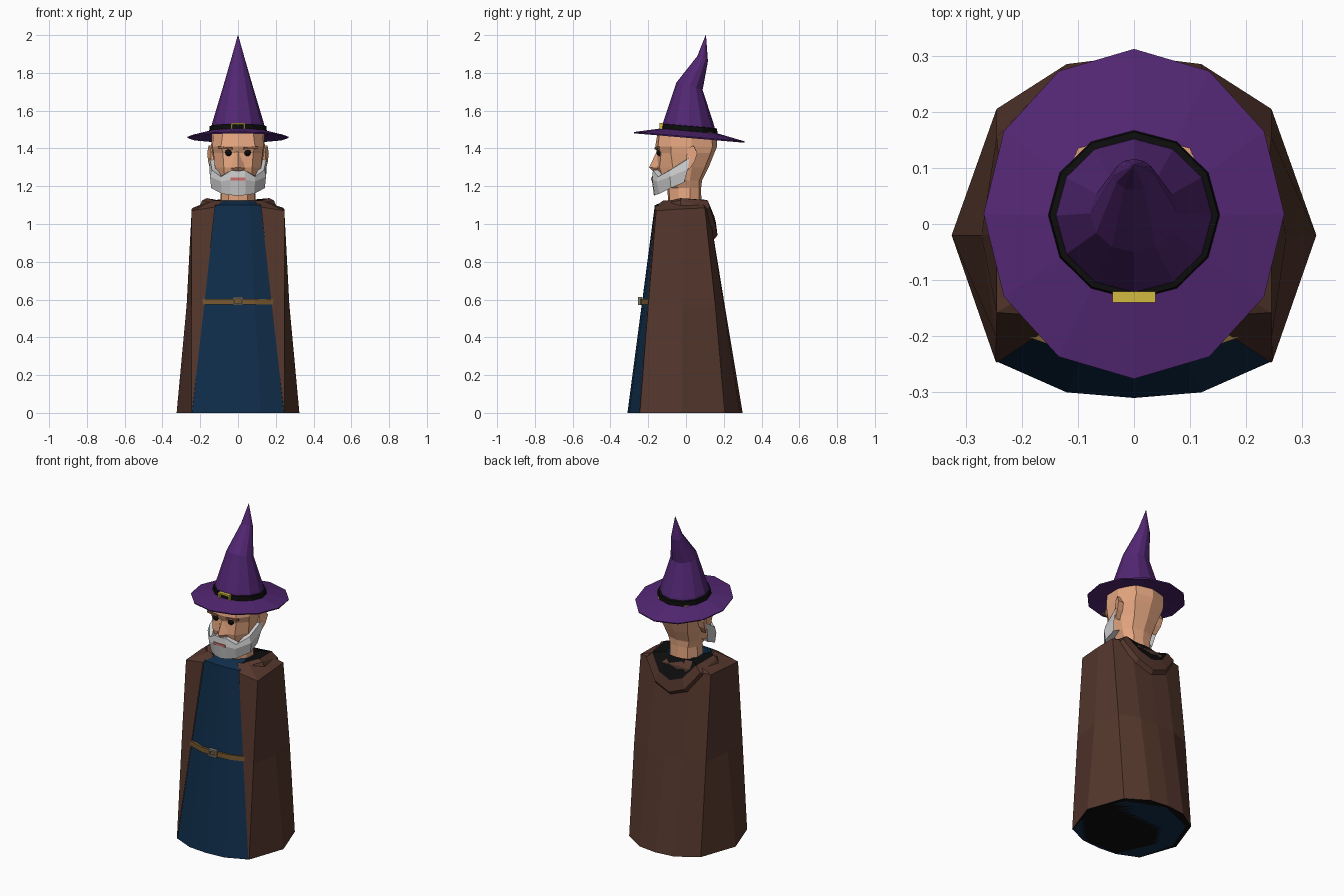
import bpy, bmesh
from math import sin, cos, pi


def paint(obj, rgb):
    key = "paint_%.3f_%.3f_%.3f" % rgb
    m = bpy.data.materials.get(key) or bpy.data.materials.new(key)
    m.diffuse_color = (*rgb, 1)
    obj.data.materials.append(m)


PURPLE, BLACK, BROWN = (.085, .02, .17), (.004, .004, .004), (.09, .038, .026)
BLUE, SKIN, WHITE = (.005, .026, .07), (.8, .39, .22), (.72, .71, .71)
GOLD, LEATHER, STEEL = (.65, .5, .05), (.19, .1, .03), (.22, .2, .16)
PINK, BROW = (.6, .16, .15), (.3, .13, .07)


def mirror(half, z=None):
    """Half outline (x >= 0) to full outline, optionally at one height."""
    pts = [(p[0], p[1], z if len(p) == 2 else p[2]) for p in half]
    return pts + [(-x, y, h) for x, y, h in reversed(pts) if x > 0]


def loft(name, rings, rgb, closed=True, caps=True):
    bm = bmesh.new()
    rows = [[bm.verts.new(p) for p in r] for r in rings]
    n = len(rows[0])
    for a, b in zip(rows, rows[1:]):
        for i in range(n if closed else n - 1):
            j = (i + 1) % n
            bm.faces.new((a[i], a[j], b[j], b[i]))
    if caps:
        bm.faces.new(rows[0])
        if len(rows) > 1:
            bm.faces.new(rows[-1])
    bmesh.ops.remove_doubles(bm, verts=bm.verts, dist=1e-5)
    bmesh.ops.recalc_face_normals(bm, faces=bm.faces)
    me = bpy.data.meshes.new(name)
    bm.to_mesh(me)
    bm.free()
    ob = bpy.data.objects.new(name, me)
    bpy.context.collection.objects.link(ob)
    paint(ob, rgb)
    return ob


def box(name, c, s, rgb, rot=(0, 0, 0)):
    bpy.ops.mesh.primitive_cube_add(size=1, location=c, rotation=rot)
    ob = bpy.context.object
    ob.name, ob.scale = name, s
    paint(ob, rgb)


def buckle(name, y, z, w, h, t, rgb):
    for s in (-1, 1):
        box(name + "_side", (s * (w - t) / 2, y, z), (t, .02, h), rgb)
        box(name + "_bar", (0, y, z + s * (h - t) / 2), (w, .02, t), rgb)


def oval(rx, ry, cy, z, slope, n=12):
    out = []
    for i in range(n):
        a = 2 * pi * i / n
        dy = -ry * cos(a)
        out.append((rx * sin(a), cy + dy, z + slope * dy))
    return out


# Robe
loft("robe", [
    mirror([(0, -.31), (.12, -.30), (.243, -.245), (.30, -.02), (.22, .19), (0, .28)], 0),
    mirror([(0, -.165), (.06, -.162), (.122, -.155), (.13, -.02), (.1, .06), (0, .06)], 1.1),
    mirror([(0, -.10), (.05, -.10), (.09, -.06), (.1, -.02), (.08, .05), (0, .06)], 1.125),
], BLUE)

# Cloak open at the front, with dark underside
hem = [(.244, -.247), (.247, -.244), (.325, -.02), (.245, .205), (.12, .285), (0, .30)]
loft("cloak", [
    mirror(hem, 0),
    mirror([(.179, -.204), (.246, -.2), (.272, -.02), (.245, .155), (.12, .2), (0, .205)], .57),
    mirror([(.122, -.166, 1.09), (.245, -.158, 1.07), (.245, -.02, 1.08),
            (.24, .1, 1.085), (.12, .12, 1.09), (0, .12, 1.09)]),
    mirror([(.08, -.12), (.13, -.09), (.14, -.02), (.12, .08), (.06, .09), (0, .09)], 1.125),
], BROWN, closed=False, caps=False)
loft("underside", [mirror([(0, -.31), (.12, -.30)] + hem[1:], 0)], BLACK)

# Hood lying on the back
rim = mirror([(.085, -.125, 1.115), (.165, -.03, 1.137), (.15, .115, 1.125),
              (.08, .15, 1.04), (0, .158, 1.01)])
loft("hood", [
    mirror([(.12, -.15, 1.085), (.205, -.03, 1.09), (.2, .1, 1.07), (.11, .14, .96), (0, .14, .91)]),
    mirror([(.11, -.145, 1.105), (.19, -.03, 1.125), (.185, .125, 1.09), (.1, .16, .98), (0, .167, .94)]),
    rim,
], BROWN, closed=False, caps=False)
loft("hood_lining", [
    rim, mirror([(.08, -.11, 1.11), (.1, -.03, 1.125), (.09, .07, 1.13), (.05, .09, 1.13), (0, .095, 1.13)]),
], BLACK, closed=False, caps=False)

# Belt and buckle
belt = [(0, -.243), (.09, -.237), (.187, -.202), (.17, -.17), (0, -.2)]
loft("belt", [mirror(belt, .574), mirror(belt, .604)], LEATHER)
buckle("belt_buckle", -.243, .592, .055, .044, .01, STEEL)

# Head and neck
loft("head", [
    mirror([(0, -.09), (.05, -.085), (.09, -.04), (.095, .02), (.06, .07), (0, .082)], 1.08),
    mirror([(0, -.10), (.05, -.09), (.085, -.04), (.09, .02), (.06, .07), (0, .08)], 1.19),
    mirror([(0, -.14), (.07, -.12), (.11, -.06), (.10, .02), (.07, .07), (0, .085)], 1.23),
    mirror([(0, -.158), (.075, -.14), (.122, -.07), (.12, .03), (.08, .10), (0, .12)], 1.30),
    mirror([(0, -.153), (.08, -.132), (.13, -.08), (.138, .03), (.10, .13), (0, .15)], 1.375),
    mirror([(0, -.163), (.09, -.148), (.135, -.08), (.142, .03), (.10, .14), (0, .165)], 1.41),
    mirror([(0, -.15), (.08, -.14), (.13, -.08), (.14, .03), (.10, .135), (0, .162)], 1.485),
], SKIN)
loft("nose", [
    [(0, -.15, 1.395), (.018, -.145, 1.39), (0, -.12, 1.39), (-.018, -.145, 1.39)],
    [(0, -.195, 1.30), (.036, -.15, 1.295), (0, -.12, 1.29), (-.036, -.15, 1.295)],
    [(0, -.17, 1.275), (.02, -.15, 1.28), (0, -.12, 1.28), (-.02, -.15, 1.28)],
], SKIN)

# Ears, eyes and brows
ear = [(0, 1.33), (.008, 1.40), (.04, 1.415), (.06, 1.375), (.045, 1.33), (.015, 1.285)]
for s, side in ((1, "right"), (-1, "left")):
    loft("ear_" + side, [[(s * .115, y, z) for y, z in ear],
                         [(s * (.142 + .35 * max(y, 0)), y, z) for y, z in ear]], SKIN)
    bpy.ops.mesh.primitive_uv_sphere_add(segments=10, ring_count=6, radius=.019,
                                         location=(s * .05, -.138, 1.378))
    bpy.context.object.name = "eye_" + side
    paint(bpy.context.object, BLACK)
    box("brow_" + side, (s * .068, -.153, 1.403), (.075, .012, .011), BROW, (0, s * -.06, s * .18))

# Beard and mouth
loft("beard", [
    mirror([(.13, .022, 1.355), (.11, -.07, 1.295), (.09, -.12, 1.255), (.035, -.15, 1.285), (0, -.15, 1.28)]),
    mirror([(.15, .02, 1.35), (.137, -.085, 1.285), (.09, -.148, 1.25), (.035, -.175, 1.285), (0, -.175, 1.28)]),
    mirror([(.152, .01, 1.29), (.148, -.085, 1.25), (.09, -.155, 1.225), (.04, -.178, 1.235), (0, -.181, 1.235)]),
    mirror([(.14, -.01, 1.22), (.142, -.08, 1.19), (.085, -.14, 1.16), (.04, -.165, 1.153), (0, -.17, 1.15)]),
    mirror([(.10, 0, 1.235), (.10, -.05, 1.21), (.06, -.09, 1.19), (.03, -.1, 1.185), (0, -.1, 1.18)]),
], WHITE, closed=False, caps=False)
box("mouth", (0, -.176, 1.238), (.08, .016, .014), PINK)

# Hat: brim, crown, band, buckle
loft("hat_brim", [
    oval(.13, .14, .015, 1.478, -.085),
    oval(.266, .292, .018, 1.455, -.085),
    oval(.268, .294, .018, 1.462, -.085),
    oval(.14, .14, .015, 1.495, -.085),
], PURPLE)
loft("hat_crown", [
    oval(.145, .143, .015, 1.48, -.085),
    oval(.138, .135, .015, 1.53, -.085),
    oval(.078, .069, .019, 1.73, -.29),
    oval(.036, .028, .088, 1.875, -.5),
    oval(.001, .001, .105, 2.0, 0),
], PURPLE)
loft("hat_band", [
    oval(.138, .138, .016, 1.482, -.085),
    oval(.154, .152, .016, 1.482, -.085),
    oval(.15, .148, .016, 1.518, -.085),
    oval(.132, .13, .016, 1.52, -.085),
], BLACK)
buckle("hat_buckle", -.13, 1.515, .076, .042, .01, GOLD)
